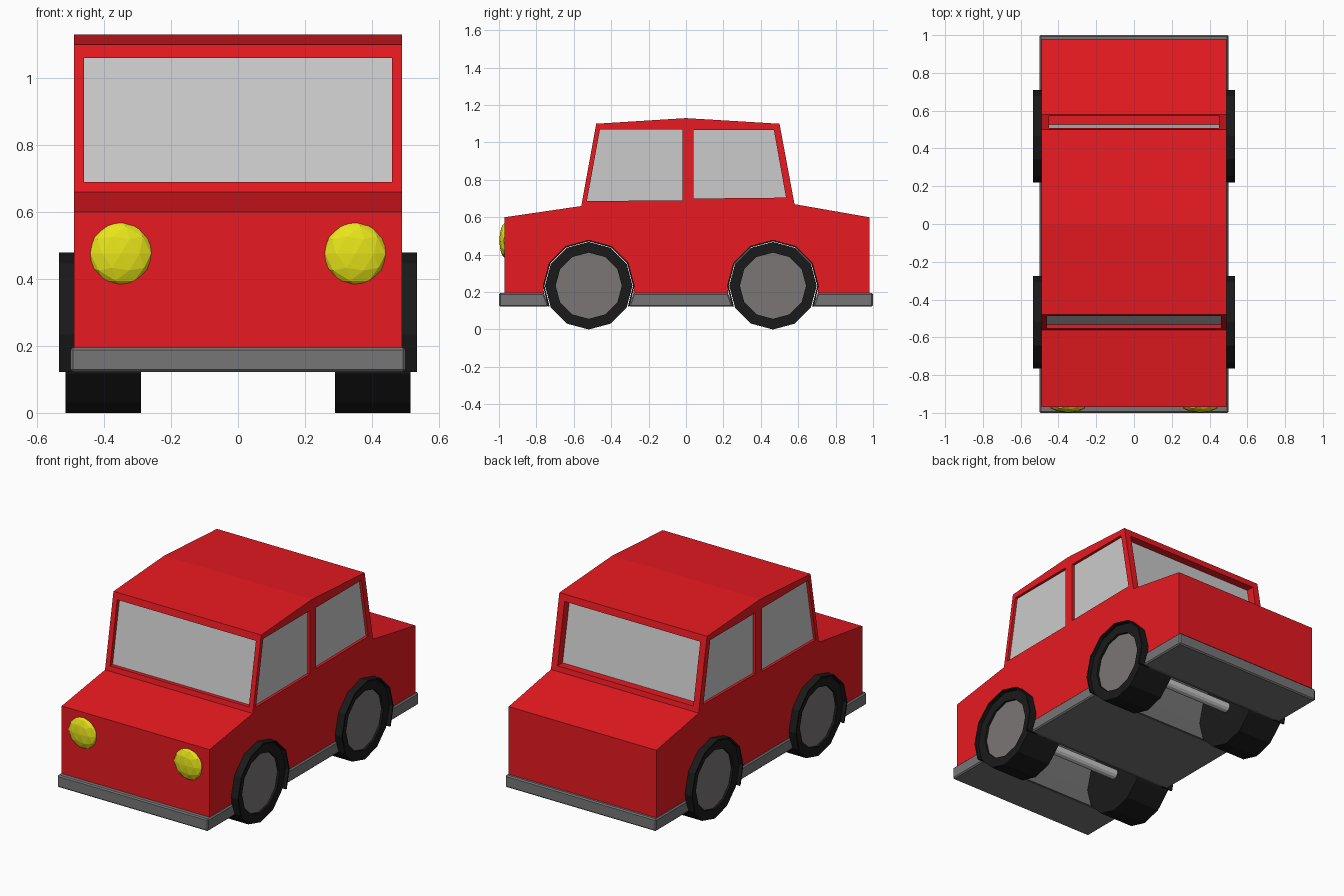
import bpy, bmesh
from math import sin, cos, pi, radians
from mathutils import Matrix

if "Cube" in bpy.data.objects:
    bpy.data.objects.remove(bpy.data.objects["Cube"])


def material(name, rgb):
    m = bpy.data.materials.new(name)
    m.diffuse_color = (*rgb, 1)
    m.use_nodes = True
    m.node_tree.nodes["Principled BSDF"].inputs["Base Color"].default_value = m.diffuse_color
    return m


RED = material("red", (0.8, 0.01, 0.015))
BLACK = material("black", (0.01, 0.01, 0.01))
YELLOW = material("yellow", (0.8, 0.78, 0.01))
GLASS = material("glass", (0.6, 0.6, 0.6))
DARK = material("dark_grey", (0.18, 0.18, 0.18))
HUB = material("hub_grey", (0.2, 0.18, 0.18))

AXLES = {"front": -0.52, "back": 0.465}
WHEEL_Z, WHEEL_R, ARCH_R = 0.234, 0.234, 0.243


def finish(name, bm, mat):
    bmesh.ops.recalc_face_normals(bm, faces=bm.faces)
    me = bpy.data.meshes.new(name)
    bm.to_mesh(me)
    bm.free()
    ob = bpy.data.objects.new(name, me)
    bpy.context.collection.objects.link(ob)
    if mat:
        me.materials.append(mat)
    return ob


def prisms(name, parts, mat=None):
    """Each part is a (y, z) outline extruded from x0 to x1."""
    bm = bmesh.new()
    for pts, x0, x1 in parts:
        a = [bm.verts.new((x0, y, z)) for y, z in pts]
        b = [bm.verts.new((x1, y, z)) for y, z in pts]
        bm.faces.new(a)
        bm.faces.new(b[::-1])
        for i in range(len(pts)):
            j = (i + 1) % len(pts)
            bm.faces.new((a[i], a[j], b[j], b[i]))
    return finish(name, bm, mat)


def lathe(name, profile, y, side, mat):
    """Twelve-sided solid round a wheel axis from (x, radius) points."""
    bm = bmesh.new()
    rings = []
    for x, r in profile:
        rings.append([bm.verts.new((side * x, y + r * sin(k * pi / 6), WHEEL_Z + r * cos(k * pi / 6)))
                      for k in range(12)])
    for p, q in zip(rings, rings[1:]):
        for k in range(12):
            j = (k + 1) % 12
            bm.faces.new((p[k], p[j], q[j], q[k]))
    bm.faces.new(rings[0])
    bm.faces.new(rings[-1])
    return finish(name, bm, mat)


def arch(y, r, low):
    """Arc over a wheel from back to front, with its feet at height low."""
    end = (r * r - (WHEEL_Z - low) ** 2) ** 0.5
    arc = [(y + r * cos(k * pi / 6), WHEEL_Z + r * sin(k * pi / 6)) for k in range(7)]
    return [(y + end, low)] + arc + [(y - end, low)]


# Body: side profile with wheel arches
body_profile = [(-0.97, 0.19), (-0.97, 0.60), (-0.56, 0.66), (-0.48, 1.10), (0, 1.13),
                (0.50, 1.10), (0.58, 0.67), (0.98, 0.60), (0.98, 0.19)]
for y in (AXLES["back"], AXLES["front"]):
    body_profile += arch(y, ARCH_R, 0.19)
body = prisms("body", [(body_profile, -0.49, 0.49)], RED)

# Windows: recesses cut in the body, then glass panes
side_front = [(-0.53, 0.687), (-0.46, 1.07), (-0.02, 1.07), (-0.02, 0.69)]
side_back = [(0.04, 0.70), (0.04, 1.066), (0.47, 1.066), (0.535, 0.705)]


def front_band(a, b):
    lo, hi = -0.554, -0.487
    return [(lo + a, 0.69), (hi + a, 1.06), (hi + b, 1.06), (lo + b, 0.69)]


def back_band(a, b):
    lo, hi = 0.574, 0.507
    return [(lo - a, 0.70), (hi - a, 1.06), (hi - b, 1.06), (lo - b, 0.70)]


cuts = [(front_band(-0.1, 0.025), -0.46, 0.46), (back_band(-0.1, 0.05), -0.45, 0.45)]
for s in (-1, 1):
    cuts += [(o, s * 0.472, s * 0.6) for o in (side_front, side_back)]
cutter = prisms("window_cutter", cuts)
cutter.hide_render = True
mod = body.modifiers.new("windows", "BOOLEAN")
mod.operation, mod.solver, mod.object = "DIFFERENCE", "EXACT", cutter
bpy.context.view_layer.objects.active = body
bpy.ops.object.modifier_apply(modifier=mod.name)
bpy.data.objects.remove(cutter)

prisms("windscreen", [(front_band(0.023, 0.03), -0.46, 0.46)], GLASS)
prisms("back_window", [(back_band(0.048, 0.055), -0.45, 0.45)], GLASS)
for side, s in (("left", -1), ("right", 1)):
    for place, outline in (("front", side_front), ("back", side_back)):
        prisms(f"{side}_{place}_window", [(outline, s * 0.465, s * 0.474)], GLASS)

# Chassis: three slabs between the wheel wells
ends = []
for y in AXLES.values():
    ends += [(y - 0.214, y - 0.24), (y + 0.214, y + 0.24)]
stations = [(-1, -1)] + ends + [(1, 1)]
slabs = []
for i in (0, 2, 4):
    (a, c), (b, d) = stations[i], stations[i + 1]
    slabs.append(([(a, 0.122), (b, 0.122), (d, 0.195), (c, 0.195)], -0.5, 0.5))
chassis = prisms("chassis", slabs, DARK)
bev = chassis.modifiers.new("soft_edges", "BEVEL")
bev.width, bev.segments, bev.limit_method, bev.angle_limit = 0.007, 1, "ANGLE", radians(40)

for place, y in AXLES.items():
    # Wheel well liner, arch flares and axle
    shell = arch(y, ARCH_R + 0.002, 0.122) + arch(y, ARCH_R - 0.006, 0.122)[::-1]
    prisms(f"{place}_wheel_well", [(shell, -0.46, 0.46)], DARK)
    bm = bmesh.new()
    bmesh.ops.create_cone(bm, cap_ends=True, segments=12, radius1=0.03, radius2=0.03, depth=0.62,
                          matrix=Matrix.Translation((0, y, WHEEL_Z)) @ Matrix.Rotation(pi / 2, 4, "Y"))
    finish(f"{place}_axle", bm, None)
    for side, s in (("left", -1), ("right", 1)):
        prisms(f"{side}_{place}_flare", [(shell, s * 0.46, s * 0.535)], BLACK)
        # Tyre with a sunken face, and hub
        lathe(f"{side}_{place}_tyre", [(0.29, WHEEL_R), (0.515, WHEEL_R), (0.515, 0.177), (0.495, 0.177)],
              y, s, BLACK)
        lathe(f"{side}_{place}_hub", [(0.48, 0.177), (0.502, 0.177)], y, s, HUB)

# Headlights: flattened faceted balls
for side, s in (("left", -1), ("right", 1)):
    bm = bmesh.new()
    bmesh.ops.create_icosphere(bm, subdivisions=2, radius=0.096,
                               matrix=Matrix.Translation((s * 0.35, -0.965, 0.476)) @ Matrix.Diagonal((1, 0.35, 1, 1)))
    finish(f"{side}_headlight", bm, YELLOW)
